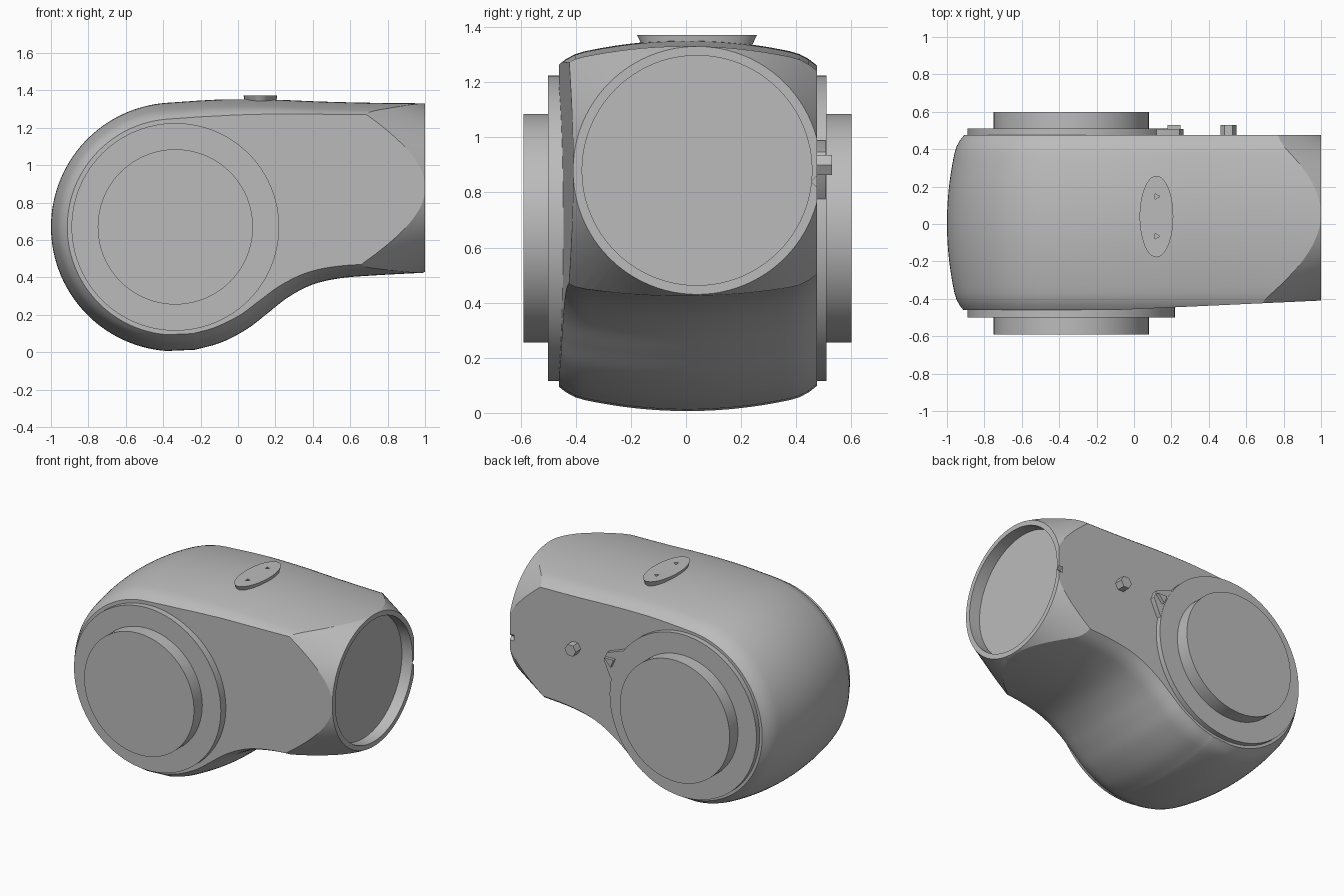
import bpy, bmesh, math
from mathutils import Vector, Matrix

cube = bpy.data.objects.get("Cube")
if cube:
    bpy.data.objects.remove(cube)

grey = bpy.data.materials.new("light_grey")
grey.use_nodes = True
grey.diffuse_color = (0.5, 0.5, 0.5, 1)
grey.node_tree.nodes["Principled BSDF"].inputs["Base Color"].default_value = (0.5, 0.5, 0.5, 1)

HUB = (-0.335, 0.67)      # x, z of the joint axis
NECK = (0.04, 0.88)       # y, z of the neck axis


def finish(name, bm, angle=30):
    bmesh.ops.recalc_face_normals(bm, faces=bm.faces)
    mesh = bpy.data.meshes.new(name)
    bm.to_mesh(mesh)
    bm.free()
    obj = bpy.data.objects.new(name, mesh)
    bpy.context.collection.objects.link(obj)
    mesh.materials.append(grey)
    smooth(obj, angle)
    return obj


def smooth(obj, angle=30):
    bpy.ops.object.select_all(action='DESELECT')
    obj.select_set(True)
    bpy.context.view_layer.objects.active = obj
    bpy.ops.object.shade_smooth_by_angle(angle=math.radians(angle))


def loft(name, rings, angle=30):
    """Skin equal-length closed rings and cap both ends."""
    bm = bmesh.new()
    loops = [[bm.verts.new(p) for p in r] for r in rings]
    n = len(loops[0])
    for a, b in zip(loops, loops[1:]):
        for i in range(n):
            j = (i + 1) % n
            bm.faces.new((a[i], a[j], b[j], b[i]))
    bm.faces.new(loops[0][::-1])
    bm.faces.new(loops[-1])
    return finish(name, bm, angle)


def circle(axis, at, centre, r, n=96, r2=None):
    """Ring of points around the x, y or z axis."""
    pts = []
    for i in range(n):
        t = math.tau * i / n
        p = [centre[0] + r * math.cos(t), centre[1] + (r2 or r) * math.sin(t)]
        p.insert("xyz".index(axis), at)
        pts.append(p)
    return pts


def cut(target, tool, operation):
    tool.hide_render = True
    mod = target.modifiers.new(operation.title(), 'BOOLEAN')
    mod.operation, mod.solver, mod.object = operation, 'EXACT', tool
    bpy.context.view_layer.objects.active = target
    bpy.ops.object.modifier_apply(modifier=mod.name)
    bpy.data.objects.remove(tool)


def spline(points, steps=6):
    """Smooth curve through the points."""
    p = [Vector(q) for q in points]
    p = [2 * p[0] - p[1]] + p + [2 * p[-1] - p[-2]]
    out = []
    for a, b, c, d in zip(p, p[1:], p[2:], p[3:]):
        for k in range(steps):
            t = k / steps
            out.append(0.5 * (2 * b + (c - a) * t + (2 * a - 5 * b + 4 * c - d) * t * t
                              + (3 * b - a - 3 * c + d) * t ** 3))
    return out + [p[-2]]


# Housing: side outline, swept across with a barrel-shaped inset
upper = spline([(1.1, 1.33), (0.75, 1.333), (0.45, 1.34), (0.2, 1.35), (-0.05, 1.352), (-0.2, 1.346)])
arc = [Vector((HUB[0] + 0.665 * math.cos(t), HUB[1] + 0.665 * math.sin(t)))
       for t in (math.radians(94 + 172 * i / 60) for i in range(61))]
lower = spline([(-0.23, 0.013), (-0.09, 0.052), (0.05, 0.125), (0.16, 0.21), (0.27, 0.295),
                (0.4, 0.362), (0.55, 0.396), (0.75, 0.412), (1.1, 0.43)])
outline = upper + arc + lower


def inset(d):
    pts = []
    for i, p in enumerate(outline):
        if i in (0, len(outline) - 1):
            pts.append(p + Vector((0, -d if i == 0 else d)))
            continue
        t = (outline[i + 1] - outline[i - 1]).normalized()
        pts.append(p + Vector((-t.y, t.x)) * d)
    return pts


rings = []
for k in range(-14, 15):
    s = k / 14
    d = 0.065 * s * s + 0.03 * max(0, (abs(s) - 0.8) / 0.2) ** 2
    rings.append([(p.x, 0.005 + 0.475 * s, p.y) for p in inset(d)])
body = loft("housing", rings)

# Flat sides that taper towards the neck
plan = [(-1.2, -0.46), (-0.1, -0.46), (1.2, -0.4), (1.2, 0.475), (-1.2, 0.475)]
cut(body, loft("side_cutter", [[(x, y, z) for x, y in plan] for z in (-0.3, 1.7)]), 'INTERSECT')

# Conical trim turning the boxy neck into a round mouth
cut(body, loft("neck_cutter", [circle('x', -1.2, NECK, 1.55), circle('x', 1.0, NECK, 0.45)]), 'INTERSECT')

# Mouth recess and its little locating notch
cut(body, loft("mouth_cutter", [circle('x', 0.92, NECK, 0.417), circle('x', 1.1, NECK, 0.417)]), 'DIFFERENCE')
cut(body, loft("notch_cutter", [circle('x', x, (0.48, 0.84), 0.025, 4) for x in (0.97, 1.1)]), 'DIFFERENCE')
smooth(body, 25)

# Joint flanges and raised caps on both sides
for side, label, plate_y, cap_y in ((-1, "front", 0.5, 0.59), (1, "back", 0.51, 0.6)):
    loft(label + "_flange", [circle('y', side * y, HUB, r) for y, r in
                             ((0.4, 0.555), (plate_y, 0.555))])
    loft(label + "_cap", [circle('y', side * y, HUB, 0.415) for y in (plate_y - 0.02, cap_y)])

# Pointer tab on the back flange
a = math.radians(23)
tab = [(0.5, -0.13), (0.555, -0.11), (0.64, -0.03), (0.64, 0.03), (0.555, 0.11), (0.5, 0.13)]
loft("pointer_tab", [[(HUB[0] + r * math.cos(a) - w * math.sin(a), y,
                       HUB[1] + r * math.sin(a) + w * math.cos(a)) for r, w in tab]
                     for y in (0.44, 0.508)])
loft("pointer_ridge", [[(HUB[0] + r * math.cos(a) - w * math.sin(a), y,
                         HUB[1] + r * math.sin(a) + w * math.cos(a))
                        for r, w in ((0.57, -0.03), (0.635, 0), (0.57, 0.03))]
                       for y in (0.5, 0.53)])

# Hexagonal stud on the back of the neck
loft("hex_stud", [circle('y', y, (0.505, 0.9), 0.042, 6) for y in (0.44, 0.53)])

# Oval button on top with two small pits
button = loft("top_button", [circle('z', z, (0.12, 0.04), rx, 40, ry) for z, rx, ry in
                             ((1.32, 0.08, 0.195), (1.345, 0.085, 0.205), (1.372, 0.09, 0.218))])
for y in (0.147, -0.065):
    cut(button, loft("pit_cutter", [circle('z', z, (0.12, y), 0.018, 3) for z in (1.355, 1.4)]), 'DIFFERENCE')
smooth(button)
